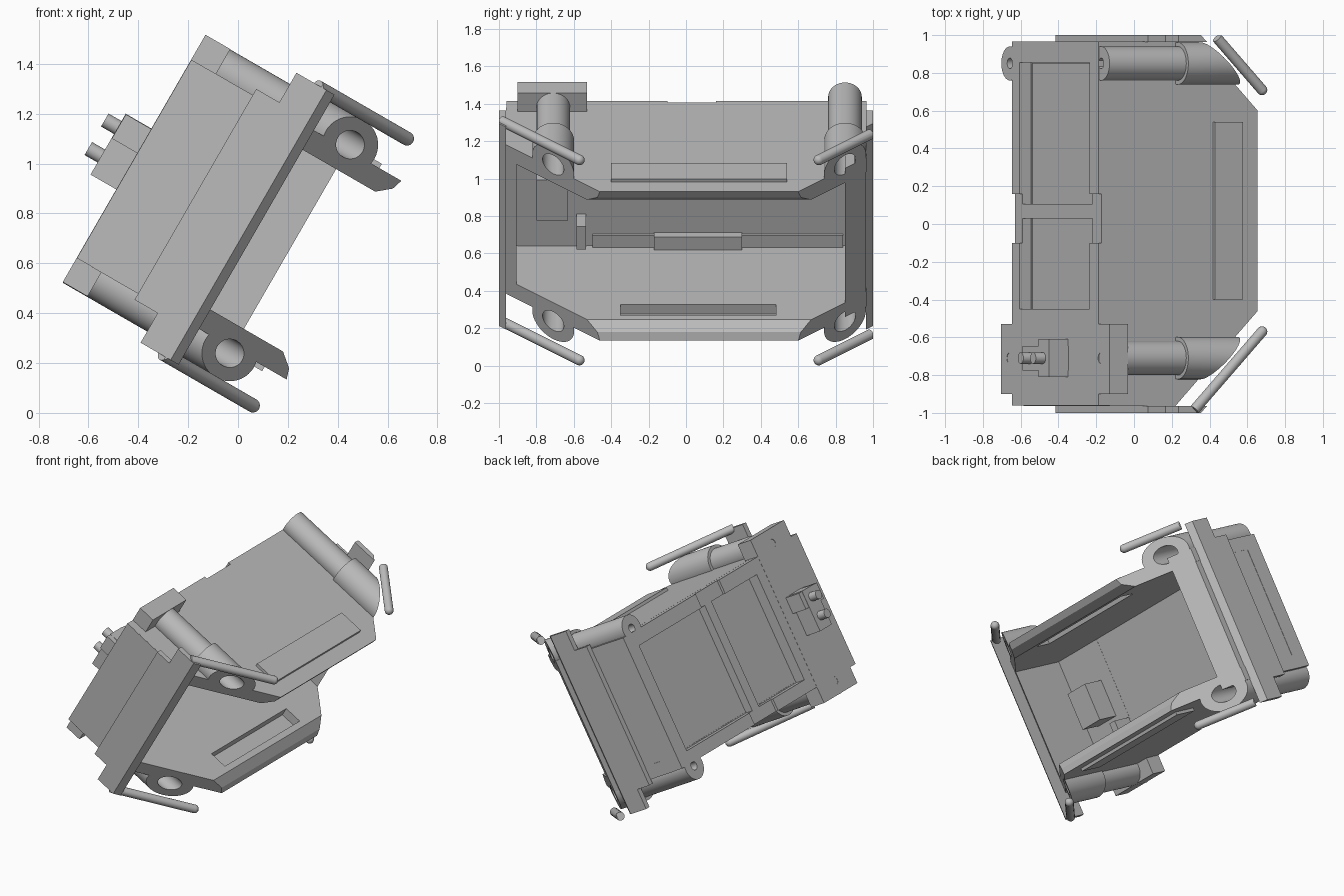
import bpy, bmesh, math
from mathutils import Matrix, Vector

old = bpy.data.objects.get("Cube")
if old:
    bpy.data.objects.remove(old, do_unlink=True)

grey = bpy.data.materials.new("mid_grey")
grey.use_nodes = True
grey.diffuse_color = (0.5, 0.5, 0.5, 1)
grey.node_tree.nodes["Principled BSDF"].inputs["Base Color"].default_value = (0.5, 0.5, 0.5, 1)

# The housing is modelled upright: a = depth (open side +), b = length, c = height, then tilted
TILT = Matrix.Rotation(math.radians(30), 4, 'Y')
MID = 0.6735
SIDES = {"front": (-1, -0.46, -0.71), "back": (1, 0.60, 0.85)}  # sign, lip corner, tube axis
LEVELS = {"upper": 1, "lower": -1}
LIP = 0.102


def finish(name, bm):
    bmesh.ops.recalc_face_normals(bm, faces=bm.faces)
    bm.transform(TILT)
    me = bpy.data.meshes.new(name)
    bm.to_mesh(me)
    bm.free()
    me.materials.append(grey)
    ob = bpy.data.objects.new(name, me)
    bpy.context.collection.objects.link(ob)
    return ob


def slice_off(bm, point, normal):
    geom = bm.verts[:] + bm.edges[:] + bm.faces[:]
    cut = bmesh.ops.bisect_plane(bm, geom=geom, plane_co=point, plane_no=normal, clear_outer=True)
    edges = [e for e in cut["geom_cut"] if isinstance(e, bmesh.types.BMEdge)]
    if edges:
        bmesh.ops.contextual_create(bm, geom=edges)


def mitre(bm, sides=("front", "back")):
    # 45 degree cut at the ends of the open side
    for s in sides:
        sign, corner, _ = SIDES[s]
        slice_off(bm, (LIP, corner, 0), Vector((1, sign, 0)).normalized())


def prism(points, b0, b1):
    bm = bmesh.new()
    face = bm.faces.new([bm.verts.new((a, b0, c)) for a, c in points])
    new = bmesh.ops.extrude_face_region(bm, geom=[face])["geom"]
    bmesh.ops.translate(bm, vec=(0, b1 - b0, 0), verts=[v for v in new if isinstance(v, bmesh.types.BMVert)])
    return bm


def block(a, b, c):
    return prism([(a[0], c[0]), (a[1], c[0]), (a[1], c[1]), (a[0], c[1])], *b)


def rod_mesh(p, q, r, seg=40):
    p, q = Vector(p), Vector(q)
    rot = (q - p).to_track_quat('Z', 'Y').to_matrix().to_4x4()
    bm = bmesh.new()
    bmesh.ops.create_cone(bm, cap_ends=True, segments=seg, radius1=r, radius2=r, depth=(q - p).length,
                          matrix=Matrix.Translation((p + q) / 2) @ rot)
    return bm


def carve(ob, cutters):
    for bm in cutters:
        cutter = finish("cutter", bm)
        cutter.hide_render = True
        mod = ob.modifiers.new("carve", 'BOOLEAN')
        mod.operation, mod.solver, mod.object = 'DIFFERENCE', 'EXACT', cutter
        bpy.context.view_layer.objects.active = ob
        bpy.ops.object.modifier_apply(modifier=mod.name)
        bpy.data.objects.remove(cutter, do_unlink=True)


def axis_height(level):
    return MID + level * 0.483


def bore(side, level):
    b, c = SIDES[side][2], axis_height(level)
    return rod_mesh((-0.38, b, c), (0.15, b, c), 0.057)


# Rear panel with two sunken fields and a strap notch
panel = finish("rear_panel", block((-0.87, -0.757), (-0.96, 0.965), (0.2145, 1.133)))
carve(panel, [block((-0.95, -0.795), (-0.45, 0.03), (0.297, 1.037)),
              block((-0.95, -0.795), (0.105, 0.855), (0.297, 1.037)),
              block((-0.95, -0.852), (-0.10, 0.16), (0.1, 1.25))])

# Upper and lower walls with chamfered lips, pocketed inside and raised outside
for word, lv in LEVELS.items():
    prof = [(-0.80, 0.46), (LIP, 0.46), (0.088, 0.416), (0.033, 0.37), (-0.80, 0.37)]
    bm = prism([(a, MID + lv * h) for a, h in prof], -0.96, 0.965)
    mitre(bm)
    wall = finish(word + "_wall", bm)
    pocket = sorted((MID + lv * 0.3, MID + lv * 0.43))
    carve(wall, [block((-0.13, -0.01), (-0.35, 0.48), pocket)] + [bore(s, lv) for s in SIDES])
    finish(word + "_raised_plate",
           block((-0.17, 0.0), (-0.40, 0.54), sorted((MID + lv * 0.45, MID + lv * 0.48))))

# End walls and stepped end flanges
for s, (sign, corner, tube_b) in SIDES.items():
    inner = -0.905 if sign < 0 else 0.85
    bm = block((-0.80, 0.1), sorted((inner, sign * 0.963)), (0.2145, 1.133))
    mitre(bm, [s])
    finish(s + "_end_wall", bm)
    half = [(-0.586, 0.488), (-0.479, 0.488), (-0.479, 0.625), (-0.30, 0.625)]
    outline = [(a, MID + h) for a, h in half] + [(a, MID - h) for a, h in reversed(half)]
    bm = prism(outline, sign * 0.963, sign)
    slice_off(bm, (-0.34, sign, 0), Vector((1, sign, 0)).normalized())
    finish(s + "_flange", bm)

    for word, lv in LEVELS.items():
        c = axis_height(lv)
        # Corner tube with mitred, bored sleeve
        tube = finish(f"{s}_{word}_tube", rod_mesh((-0.869, tube_b, c), (-0.39, tube_b, c), 0.09))
        if sign > 0:
            carve(tube, [rod_mesh((-0.95, tube_b, c), (-0.82, tube_b, c), 0.028)])
        bm = rod_mesh((-0.40, tube_b, c), (0.15, tube_b, c), 0.112)
        mitre(bm, [s])
        sleeve = finish(f"{s}_{word}_sleeve", bm)
        carve(sleeve, [bore(s, lv)])

        # Slanted guard rod with round tip
        h = MID + lv * 0.618
        tip = Vector((0.037, corner - sign * -0.11, h))
        reach = 0.985 - abs(tip.y)
        root = tip + Vector((-reach, sign * reach, 0))
        bm = rod_mesh(root, tip, 0.028, 24)
        bmesh.ops.create_uvsphere(bm, u_segments=24, v_segments=12, radius=0.028,
                                  matrix=Matrix.Translation(tip))
        slice_off(bm, (0, sign * 0.999, 0), (0, sign, 0))
        finish(f"{s}_{word}_guard_rod", bm)

# Mounting block across the front tubes, with screw holes
mount = finish("mounting_block", block((-0.871, -0.756), (-0.90, -0.53), (0.103, 1.248)))
carve(mount, [rod_mesh((-0.95, -0.71, axis_height(lv)), (-0.82, -0.71, axis_height(lv)), 0.028)
              for lv in LEVELS.values()])

# Connector with ears and two knobs
finish("connector_body", block((-0.99, -0.86), (-0.775, -0.645), (0.532, 0.814)))
for b in ((-0.81, -0.75), (-0.67, -0.61)):
    finish("connector_ear", block((-0.988, -0.86), b, (0.70, 0.812)))
for c in (0.618, 0.75):
    finish("connector_knob", rod_mesh((-1.05, -0.71, c), (-0.95, -0.71, c), 0.03, 24))

# Fittings on the inner floor
finish("inner_connector", block((-0.77, -0.60), (-0.80, -0.63), (0.55, 0.80)))
finish("inner_lever", block((-0.77, -0.62), (-0.585, -0.535), (0.36, 0.50)))
finish("inner_latch", block((-0.77, -0.71), (-0.17, 0.30), (0.30, 0.385)))
finish("inner_ledge", block((-0.77, -0.74), (-0.50, 0.84), (0.30, 0.375)))

# Smooth round parts, keep edges sharp
bpy.ops.object.select_all(action='DESELECT')
for ob in bpy.context.collection.objects:
    if ob.type == 'MESH' and grey.name in ob.data.materials:
        ob.select_set(True)
        bpy.context.view_layer.objects.active = ob
bpy.ops.object.shade_smooth_by_angle(angle=math.radians(30))
